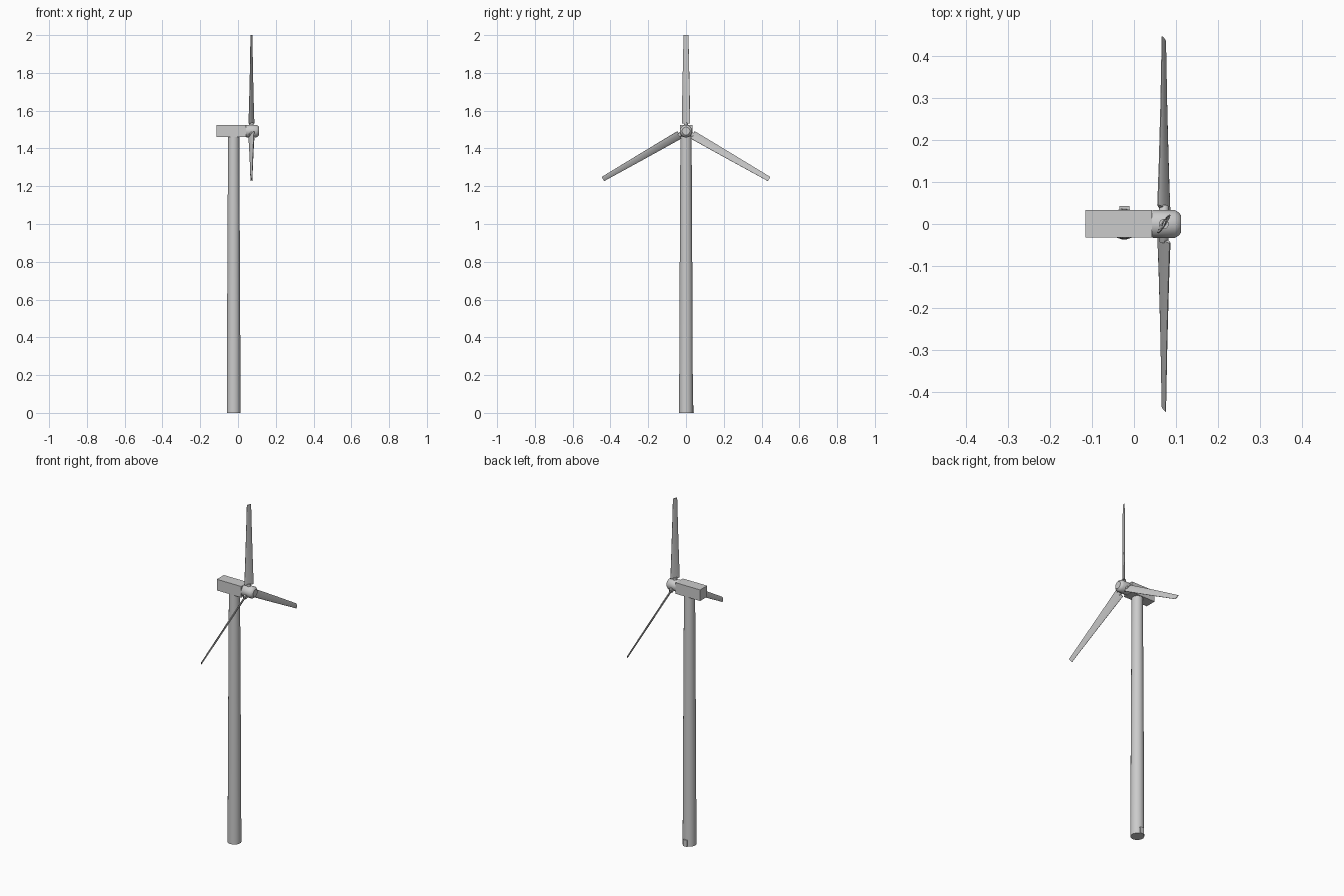
import bpy
import bmesh
from math import sin, cos, pi, radians
from mathutils import Matrix, Vector

if "Cube" in bpy.data.objects:
    bpy.data.objects.remove(bpy.data.objects["Cube"])

TOWER_X = -0.023
HUB_X, HUB_Z = 0.071, 1.492


def loft(name, rings, matrix=Matrix(), smooth=True):
    """Skin a closed solid through equal-sized rings of points."""
    bm = bmesh.new()
    loops = [[bm.verts.new(matrix @ Vector(p)) for p in ring] for ring in rings]
    n = len(loops[0])
    for a, b in zip(loops, loops[1:]):
        for i in range(n):
            j = (i + 1) % n
            bm.faces.new((a[i], a[j], b[j], b[i]))
    bm.faces.new(loops[0][::-1])
    bm.faces.new(loops[-1])
    bmesh.ops.recalc_face_normals(bm, faces=bm.faces)
    mesh = bpy.data.meshes.new(name)
    bm.to_mesh(mesh)
    bm.free()
    obj = bpy.data.objects.new(name, mesh)
    bpy.context.collection.objects.link(obj)
    if smooth:
        bpy.ops.object.select_all(action='DESELECT')
        obj.select_set(True)
        bpy.context.view_layer.objects.active = obj
        bpy.ops.object.shade_smooth_by_angle(angle=radians(35))
    return obj


def ellipse(z, rx, ry, sides, turn=0.0):
    """Ring in the XY plane, turned about z."""
    pts = []
    for i in range(sides):
        a = 2 * pi * (i + 0.5) / sides
        x, y = rx * cos(a), ry * sin(a)
        pts.append((x * cos(turn) - y * sin(turn), x * sin(turn) + y * cos(turn), z))
    return pts


def box(name, size, centre):
    sx, sy, sz = (s / 2 for s in size)
    rings = [[(-sx, -sy, z), (sx, -sy, z), (sx, sy, z), (-sx, sy, z)] for z in (-sz, sz)]
    return loft(name, rings, Matrix.Translation(centre), smooth=False)


# Tapered tower
tower_profile = [(0, 0.037), (0.5, 0.035), (1.0, 0.0325), (1.465, 0.030)]
loft("tower", [ellipse(z, r, r, 20) for z, r in tower_profile],
     Matrix.Translation((TOWER_X, 0, 0)))

# Door at the tower foot
box("door", (0.024, 0.012, 0.038), (TOWER_X, 0.0365, 0.019))

# Nacelle
box("nacelle", (0.158, 0.065, 0.065), (-0.036, 0.001, HUB_Z))

# Hub with chamfered nose, turned around the x axis
hub_profile = [(0.038, 0.030), (0.046, 0.034), (0.097, 0.034), (0.106, 0.029), (0.112, 0.021)]
loft("hub", [ellipse(x, r, r, 12) for x, r in hub_profile],
     Matrix.Translation((0, 0, HUB_Z)) @ Matrix.Rotation(pi / 2, 4, 'Y'))

# Three twisted blades, each on a round root
blade_sections = [(0.040, 0.0055, 0.027, 34), (0.16, 0.0045, 0.0235, 29),
                  (0.32, 0.0035, 0.019, 24), (0.508, 0.0022, 0.014, 20)]
for k in range(3):
    place = (Matrix.Translation((HUB_X, 0, HUB_Z))
             @ Matrix.Rotation(k * 2 * pi / 3, 4, 'X'))
    loft(f"blade_{k + 1}",
         [ellipse(z, t, c, 12, -radians(a)) for z, t, c, a in blade_sections], place)
    loft(f"blade_root_{k + 1}", [ellipse(z, 0.012, 0.012, 12) for z in (0.02, 0.046)], place)
